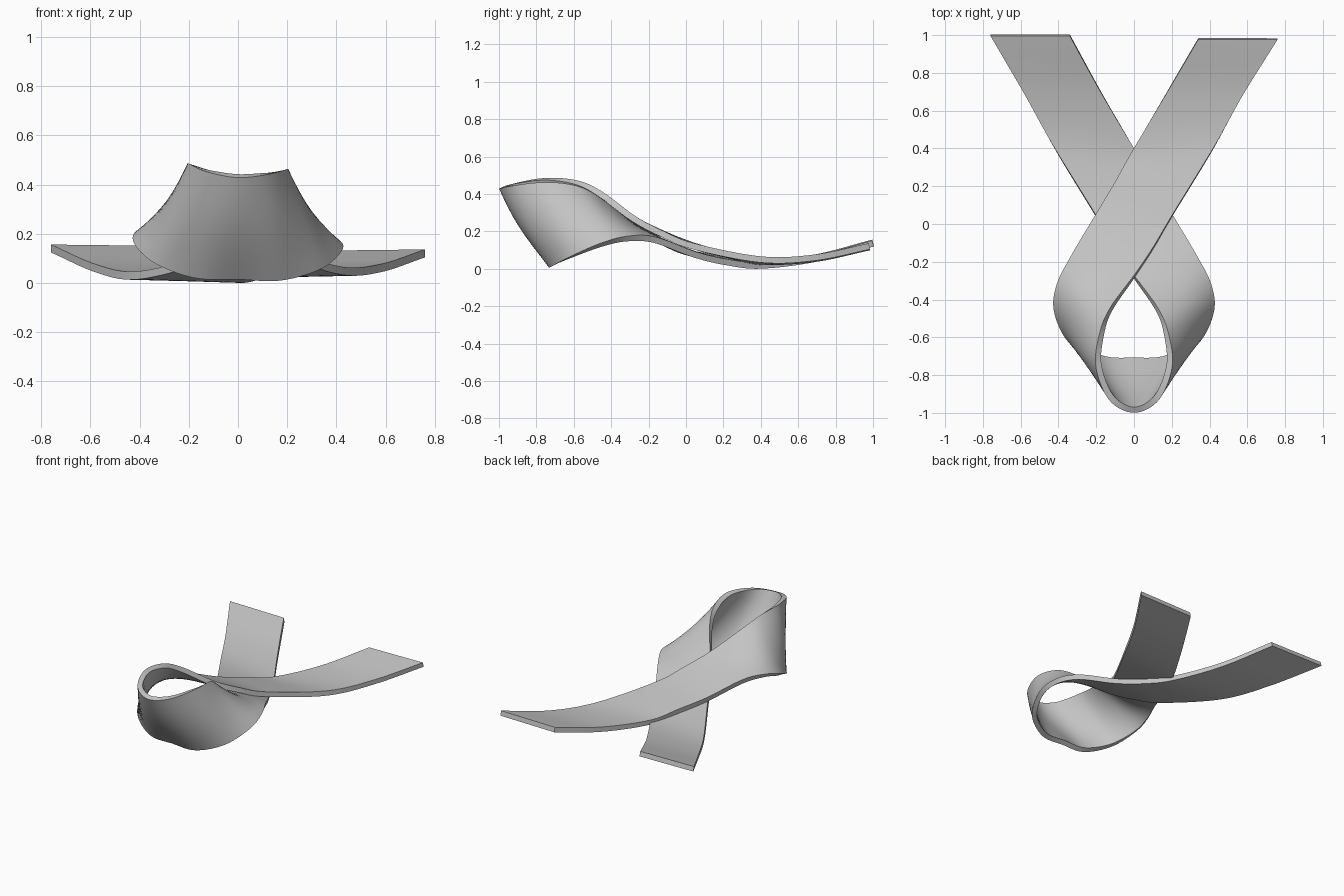
import bpy
import bmesh
import math
from mathutils import Vector

default_cube = bpy.data.objects.get("Cube")
if default_cube:
    bpy.data.objects.remove(default_cube, do_unlink=True)

THICKNESS = 0.033
STEPS = 8      # subdivisions between stations along the ribbon
ROWS = 8       # subdivisions across the ribbon

# Stations from the middle of the loop to the tail end:
# upper edge point, lower edge point, lift of the overlapping half, outward bulge
STATIONS = [
    ((0, -.984, .435), (0, -.72, .025), 0, .025),
    ((.12, -.92, .445), (.17, -.71, .018), .01, .02),
    ((.187, -.75, .457), (.33, -.62, .06), .023, .01),
    ((.17, -.58, .43), (.41, -.46, .125), .03, 0),
    ((.12, -.45, .355), (.4, -.32, .16), .04, 0),
    ((0, -.28, .225), (.33, -.17, .155), .043, 0),
    ((-.1, -.13, .145), (.2, .05, .075), .043, 0),
    ((-.2, .04, .08), (.1, .22, .035), .04, 0),
    ((-.42, .4, .03), (0, .4, .017), .02, 0),
    ((-.58, .69, .06), (-.17, .69, .053), 0, 0),
    ((-.76, 1, .14), (-.34, 1, .135), -.02, 0),
]


def station(upper, lower, lift, bulge, overlapping):
    """Return upper edge, lower edge and bulge vector for one half."""
    points = [Vector(upper), Vector(lower)]
    if overlapping:
        for p in points:
            p.x = -p.x
            p.z += lift
            if lift < 0:
                p.y += lift
    middle = (points[0] + points[1]) / 2
    outward = Vector((middle.x, middle.y + .5, 0)).normalized()
    return points + [outward * bulge]


def spline(a, b, c, d, t):
    """Smooth curve passing through b and c."""
    return (b * 2 + (c - a) * t + (a * 2 - b * 5 + c * 4 - d) * t ** 2
            + (b * 3 - a - c * 3 + d) * t ** 3) / 2


def sample(keys, column):
    """Refine one column of the stations into a smooth path."""
    path = [k[column] for k in keys]
    path = [path[0] * 2 - path[1]] + path + [path[-1] * 2 - path[-2]]
    result = []
    for i in range(len(keys) - 1):
        result += [spline(*path[i:i + 4], s / STEPS) for s in range(STEPS)]
    return result + [path[-2]]


# Both halves joined into one continuous band
over_half = [station(*s, True) for s in STATIONS]
under_half = [station(*s, False) for s in STATIONS]
keys = over_half[::-1] + under_half[1:]
upper_edge, lower_edge, bulges = (sample(keys, c) for c in range(3))

bm = bmesh.new()
grid = []
for top, bottom, bulge in zip(upper_edge, lower_edge, bulges):
    grid.append([
        bm.verts.new(top.lerp(bottom, r / ROWS) + bulge * math.sin(math.pi * r / ROWS))
        for r in range(ROWS + 1)])
for first, second in zip(grid, grid[1:]):
    for r in range(ROWS):
        bm.faces.new((first[r], first[r + 1], second[r + 1], second[r]))
bmesh.ops.recalc_face_normals(bm, faces=bm.faces)
mesh = bpy.data.meshes.new("ribbon")
bm.to_mesh(mesh)
bm.free()

ribbon = bpy.data.objects.new("ribbon", mesh)
bpy.context.collection.objects.link(ribbon)

# Plain grey finish
grey = bpy.data.materials.new("plain_grey")
grey.use_nodes = True
colour = (.55, .55, .55, 1)
grey.diffuse_color = colour
for node in grey.node_tree.nodes:
    if node.type == 'BSDF_PRINCIPLED':
        node.inputs["Base Color"].default_value = colour
mesh.materials.append(grey)

# Give the band its thickness, then smooth it with crisp rims
solid = ribbon.modifiers.new("thickness", 'SOLIDIFY')
solid.thickness = THICKNESS
solid.offset = 0
solid.use_even_offset = True
bpy.ops.object.select_all(action='DESELECT')
ribbon.select_set(True)
bpy.context.view_layer.objects.active = ribbon
bpy.ops.object.modifier_apply(modifier=solid.name)
bpy.ops.object.shade_smooth_by_angle(angle=math.radians(40))
